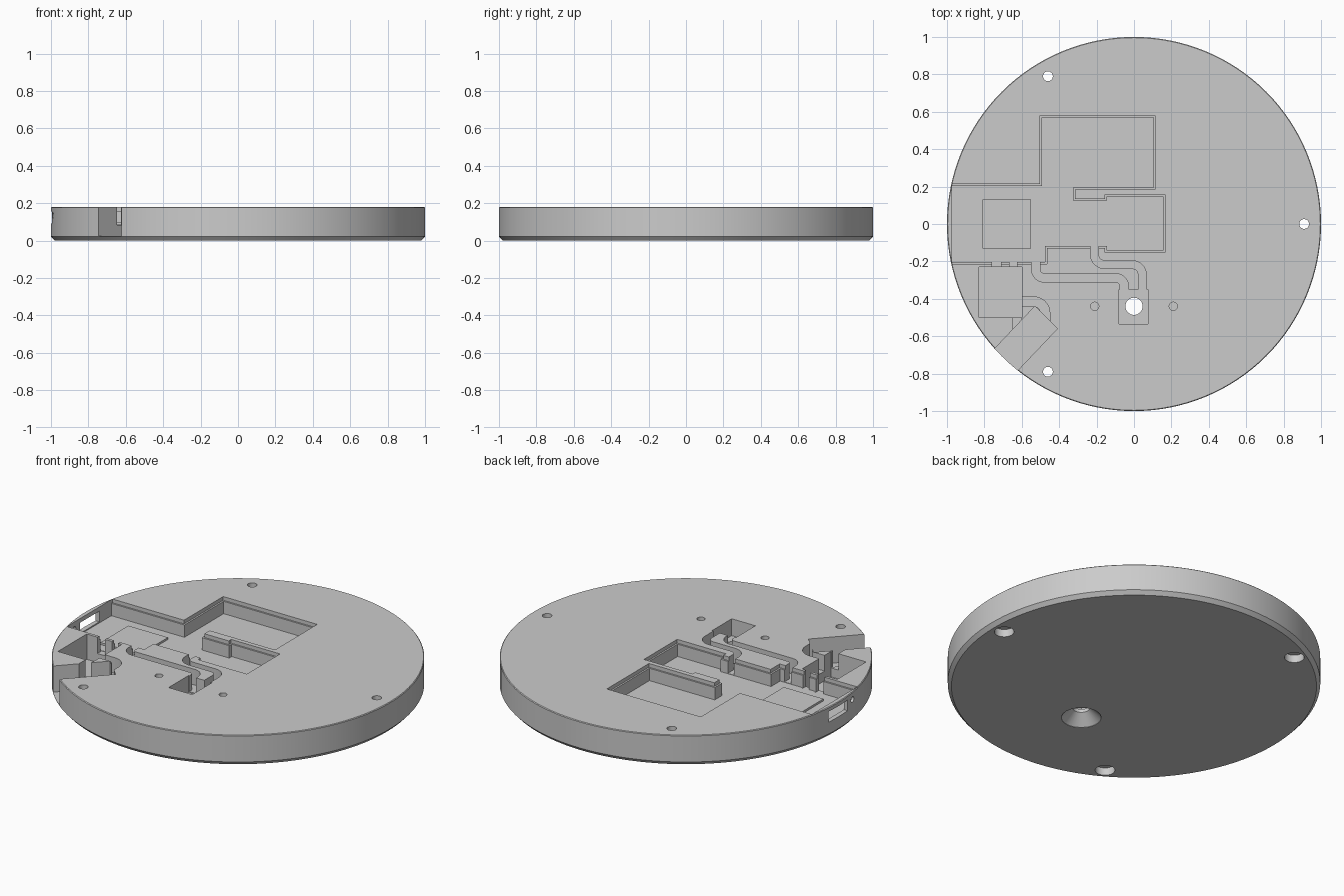
import bpy, bmesh, math
from mathutils import Vector

default = bpy.data.objects.get("Cube")
if default:
    bpy.data.objects.remove(default, do_unlink=True)

TOP = 0.18
FLOOR = 0.085
DEEP = 0.03
OVER = 0.3      # cutters rise above the top face

grey = bpy.data.materials.new("plain grey")
grey.use_nodes = True
grey.diffuse_color = (0.6, 0.6, 0.6, 1)
grey.node_tree.nodes["Principled BSDF"].inputs["Base Color"].default_value = grey.diffuse_color


def finish(bm, name):
    bmesh.ops.recalc_face_normals(bm, faces=bm.faces)
    mesh = bpy.data.meshes.new(name)
    bm.to_mesh(mesh)
    bm.free()
    mesh.materials.append(grey)
    obj = bpy.data.objects.new(name, mesh)
    bpy.context.collection.objects.link(obj)
    return obj


def prism(name, points, low, high):
    bm = bmesh.new()
    face = bm.faces.new([bm.verts.new((p[0], p[1], low)) for p in points])
    up = bmesh.ops.extrude_face_region(bm, geom=[face])
    verts = [v for v in up["geom"] if isinstance(v, bmesh.types.BMVert)]
    bmesh.ops.translate(bm, vec=(0, 0, high - low), verts=verts)
    return finish(bm, name)


def lathe(name, profile, center=(0, 0), sides=32):
    """Closed solid from stacked rings of (radius, height)."""
    bm = bmesh.new()
    rings = []
    for r, z in profile:
        rings.append([bm.verts.new((center[0] + r * math.cos(math.tau * i / sides),
                                    center[1] + r * math.sin(math.tau * i / sides), z))
                      for i in range(sides)])
    for a, b in zip(rings, rings[1:]):
        for i in range(sides):
            j = (i + 1) % sides
            bm.faces.new((a[i], a[j], b[j], b[i]))
    bm.faces.new(rings[0])
    bm.faces.new(rings[-1])
    return finish(bm, name)


def box(x0, x1, y0, y1):
    return [(x0, y0), (x1, y0), (x1, y1), (x0, y1)]


def fillet(path, radius, steps=8):
    pts = [Vector(p) for p in path]
    out = [pts[0]]
    for a, b, c in zip(pts, pts[1:], pts[2:]):
        u, v = (a - b).normalized(), (c - b).normalized()
        middle = b + (u + v) * radius
        for i in range(steps + 1):
            t = i / steps * math.pi / 2
            out.append(middle - v * radius * math.cos(t) - u * radius * math.sin(t))
    return out + [pts[-1]]


def offset(pts, amount, closed):
    """Shift a polyline sideways with mitred corners."""
    pts = [Vector(p) for p in pts]
    out = []
    for i, p in enumerate(pts):
        a = pts[i - 1] if i or closed else None
        b = pts[(i + 1) % len(pts)] if i < len(pts) - 1 or closed else None
        d1 = (p - a).normalized() if a is not None else (b - p).normalized()
        d2 = (b - p).normalized() if b is not None else d1
        n1, n2 = Vector((d1.y, -d1.x)), Vector((d2.y, -d2.x))
        out.append(p + (n1 + n2) * (amount / (1 + n1.dot(n2))))
    return out


def channel(path, width, radius):
    line = fillet(path, radius)
    return offset(line, width / 2, False) + offset(line, -width / 2, False)[::-1]


# Main disc with chamfered rims
body = lathe("round_base_plate",
             [(0.98, 0), (1, 0.022), (1, TOP - 0.004), (0.996, TOP)], sides=128)


def cut(cutter):
    cutter.hide_render = True
    mod = body.modifiers.new("cut", 'BOOLEAN')
    mod.operation = 'DIFFERENCE'
    mod.solver = 'EXACT'
    mod.object = cutter
    bpy.context.view_layer.objects.active = body
    bpy.ops.object.modifier_apply(modifier=mod.name)
    bpy.data.objects.remove(cutter, do_unlink=True)


# Main electronics pocket and the shallow lid ledge around it
LEFT = -0.972
outline = [(LEFT, 0.203), (LEFT, -0.203), (-0.475, -0.203), (-0.475, -0.118),
           (-0.23, -0.118), (-0.19, -0.118), (-0.145, -0.118), (-0.145, -0.143),
           (0.155, -0.143), (0.155, 0.148), (-0.145, 0.148), (-0.145, 0.125),
           (-0.325, 0.125), (-0.325, 0.195), (0.103, 0.195), (0.103, 0.57),
           (-0.493, 0.57), (-0.493, 0.203)]
cut(prism("main_pocket", outline, FLOOR, OVER))
ledge = [(max(p.x, LEFT), p.y) for p in offset(outline, 0.01, True)]
cut(prism("lid_ledge", ledge, TOP - 0.022, OVER))

# Side compartment, cable outlet notch and spindle recess
cut(prism("side_compartment", box(-0.83, -0.6, -0.5, -0.23), DEEP, OVER))
cut(prism("outlet_notch", [(-0.53, -0.44), (-0.9, -0.83), (-0.78, -0.95), (-0.41, -0.56)],
          DEEP - 0.005, OVER))
cut(prism("spindle_recess", box(-0.08, 0.075, -0.535, -0.35), FLOOR - 0.005, OVER))

# Wire channels and short slots
wires = [
    ([(-0.212, -0.1), (-0.212, -0.217), (0.045, -0.217), (0.045, -0.37)], 0.042, 0.055),
    ([(-0.525, -0.19), (-0.525, -0.288), (-0.052, -0.288), (-0.052, -0.37)], 0.045, 0.045),
    ([(-0.62, -0.415), (-0.475, -0.415), (-0.475, -0.53)], 0.05, 0.06),
]
for path, width, radius in wires:
    cut(prism("wire_channel", channel(path, width, radius), FLOOR + 0.002, OVER))
for x0, x1, y0, y1 in [(-0.76, -0.71, -0.25, -0.19), (-0.665, -0.625, -0.25, -0.19),
                       (-0.648, -0.602, -0.6, -0.48)]:
    cut(prism("wire_slot", box(x0, x1, y0, y1), FLOOR - 0.002, OVER))

# Connector window and small round port through the thin rim wall
cut(prism("connector_window", box(-1.1, -0.95, -0.09, 0.09), 0.092, 0.155))
port = lathe("round_port", [(0.017, -0.1), (0.017, 0.1)], sides=20)
port.rotation_euler = (0, math.pi / 2, 0)
port.location = (-1.02, -0.145, 0.135)
bpy.context.view_layer.update()
cut(port)

# Counterbored screw holes
for x, y in [(0.91, 0), (-0.46, 0.79), (-0.46, -0.79)]:
    cut(lathe("screw_hole", [(0.053, -0.1), (0.053, 0.045), (0.026, 0.045), (0.026, OVER)], (x, y)))

# Centre bore with countersink, flanked by blind holes
cut(lathe("countersunk_bore", [(0.107, -0.05), (0.107, 0.002), (0.046, 0.06), (0.046, OVER)],
          (0, -0.44)))
for x in (-0.21, 0.21):
    cut(lathe("blind_hole", [(0.022, 0.08), (0.022, OVER)], (x, -0.44)))

# Raised pad under the circuit board
pad = prism("board_pad", box(-0.81, -0.55, -0.13, 0.13), FLOOR - 0.01, FLOOR + 0.012)

bpy.ops.object.select_all(action='DESELECT')
body.select_set(True)
bpy.context.view_layer.objects.active = body
bpy.ops.object.shade_smooth_by_angle(angle=math.radians(30))
